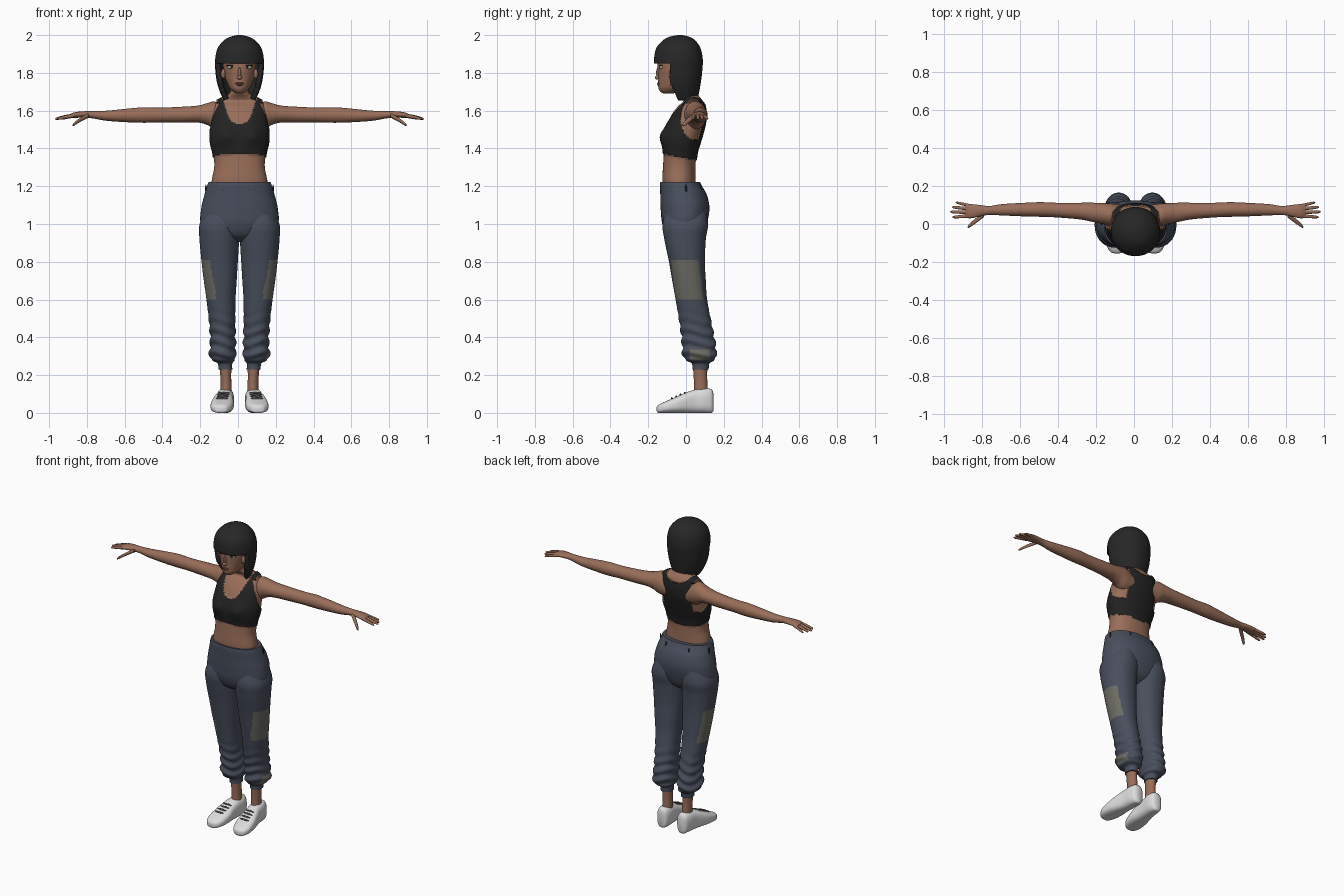
import bpy, bmesh, math
from mathutils import Vector

CX = 0.008  # body centre line


def mat(name, r, g, b):
    m = bpy.data.materials.new(name)
    m.diffuse_color = (r, g, b, 1)
    return m


SKIN = mat("skin", 0.32, 0.155, 0.10)
HAIR = mat("hair black", 0.020, 0.020, 0.020)
TOP = mat("top black", 0.016, 0.016, 0.016)
PANTS = mat("slate cloth", 0.066, 0.078, 0.110)
PATCH = mat("patch grey", 0.15, 0.148, 0.125)
SHOE = mat("shoe white", 0.72, 0.72, 0.72)
LACE = mat("lace grey", 0.10, 0.10, 0.11)
LIP = mat("lips", 0.22, 0.09, 0.07)
EYE = mat("eye white", 0.55, 0.55, 0.53)


def finish(name, bm, mats, mirror):
    bmesh.ops.recalc_face_normals(bm, faces=bm.faces[:])
    me = bpy.data.meshes.new(name)
    bm.to_mesh(me)
    bm.free()
    for m in mats:
        me.materials.append(m)
    ob = bpy.data.objects.new(name, me)
    ob.location.x = CX
    bpy.context.collection.objects.link(ob)
    if mirror:
        ob.modifiers.new("mirror", 'MIRROR')
    return ob


def spline(rows, sub):
    """Catmull-Rom through rows of numbers."""
    out = []
    for i in range(len(rows) - 1):
        a, b, c, d = (rows[max(i - 1, 0)], rows[i], rows[i + 1], rows[min(i + 2, len(rows) - 1)])
        for k in range(sub):
            t = k / sub
            out.append([q + 0.5 * t * (r - p + t * (2 * p - 5 * q + 4 * r - s + t * (3 * (q - r) + s - p)))
                        for p, q, r, s in zip(a, b, c, d)])
    return out + [list(rows[-1])]


def loft(name, keys, mats, axis='Z', n=48, sub=6, p=2.0, sx=1, tweak=None,
         rule=None, drop=None, bottom=True, mirror=False):
    """Keys are (position, centre, half width, low, high) of each cross-section."""
    bm = bmesh.new()
    rings = []
    for t, cu, ru, v0, v1 in spline(keys, sub):
        ring = []
        for k in range(n):
            a = math.tau * k / n
            c, s = math.cos(a), math.sin(a)
            u = cu + ru * math.copysign(abs(c) ** (2 / p), c)
            v = (v0 + v1) / 2 + (v1 - v0) / 2 * math.copysign(abs(s) ** (2 / p), s)
            co = Vector({'Z': (u, v, t), 'X': (t, v, u), 'Y': (u, t, v)}[axis])
            if tweak:
                co = tweak(co, a)
            co.x *= sx
            ring.append(bm.verts.new(co))
        rings.append(ring)
    for r0, r1 in zip(rings, rings[1:]):
        for k in range(n):
            bm.faces.new((r0[k], r0[k - 1], r1[k - 1], r1[k]))
    if bottom:
        bm.faces.new(rings[0])
    bm.faces.new(rings[-1])
    if drop:
        dead = [f for f in bm.faces if drop(f.calc_center_median())]
        bmesh.ops.delete(bm, geom=dead, context='FACES')
    if rule:
        for f in bm.faces:
            f.material_index = rule(f.calc_center_median())
    return finish(name, bm, mats, mirror)


def blob(name, loc, size, m, mirror=False):
    bm = bmesh.new()
    bmesh.ops.create_uvsphere(bm, u_segments=20, v_segments=12, radius=1)
    for v in bm.verts:
        v.co = Vector(loc) + v.co * Vector(size)
    return finish(name, bm, [m], mirror)


# torso with the cropped top as a raised region
def in_top(c):
    x = abs(c.x)
    if c.z < 1.347 - 0.2 * c.y or c.z > 1.672:
        return 0
    scoop = 1.53 + 0.13 * (x / 0.088) ** 3 if c.y < 0.035 else 1.63 + 0.05 * (x / 0.09) ** 3
    if c.z > scoop:
        return 0
    hole = ((c.y - 0.05) / 0.078) ** 2 + ((c.z - 1.56) / 0.115) ** 2 < 1
    return 0 if hole and x > (0.118 if c.z > 1.64 else 0.1) else 1


def torso_shape(c, a):
    if c.y < 0:
        c.y -= 0.022 * math.exp(-((abs(c.x) - 0.07) / 0.045) ** 2 - ((c.z - 1.465) / 0.05) ** 2)
    if in_top(c):
        d = Vector((c.x, c.y + 0.01, 0)).normalized()
        c += d * 0.006 + Vector((0, 0, 0.004 if c.z > 1.63 else 0))
    return c


loft("torso", [(1.15, 0, .14, -.11, .05), (1.22, 0, .148, -.125, .05), (1.30, 0, .134, -.122, .05),
               (1.37, 0, .138, -.118, .056), (1.42, 0, .15, -.12, .07), (1.47, 0, .154, -.117, .085),
               (1.53, 0, .15, -.098, .1), (1.58, 0, .143, -.075, .105), (1.62, 0, .134, -.045, .1),
               (1.65, 0, .12, -.015, .09), (1.67, 0, .085, -.02, .075), (1.69, 0, .055, -.035, .06),
               (1.72, 0, .046, -.045, .045), (1.77, 0, .045, -.045, .045)],
     [SKIN, TOP], n=120, sub=9, p=2.25, tweak=torso_shape, rule=in_top)

# arms and hands
loft("arm", [(.07, 1.56, .06, 0, .1), (.13, 1.575, .073, -.01, .108), (.17, 1.582, .058, 0, .11),
             (.22, 1.582, .045, .01, .112), (.3, 1.579, .042, .025, .112), (.42, 1.577, .039, .035, .112),
             (.5, 1.577, .041, .038, .115), (.58, 1.575, .037, .04, .112), (.7, 1.573, .027, .045, .105),
             (.77, 1.578, .02, .048, .095), (.82, 1.58, .017, .04, .1), (.87, 1.577, .015, .03, .105),
             (.895, 1.572, .010, .034, .103)], [SKIN], axis='X', n=32, mirror=True)
for nm, x0, y0, z0, x1, y1, z1, r in [("little", .87, .096, 1.573, .948, .114, 1.556, .008),
                                      ("ring", .87, .08, 1.575, .968, .089, 1.556, .009),
                                      ("middle", .87, .062, 1.576, .977, .064, 1.556, .0095),
                                      ("index", .87, .043, 1.575, .966, .036, 1.556, .009),
                                      ("thumb", .80, .05, 1.575, .885, -.016, 1.522, .011)]:
    keys = []
    for t, w in [(0, 1.1), (.5, 1), (.85, .8), (.96, .5), (1, .1)]:
        y, q = y0 + (y1 - y0) * t, r * w * (1.25 if nm == "thumb" else 1)
        keys.append((x0 + (x1 - x0) * t, z0 + (z1 - z0) * t ** 1.2, r * w, y - q, y + q))
    loft(nm + "_finger", keys, [SKIN], axis='X', n=14, sub=4, mirror=True)

# head and face
loft("head", [(1.69, 0, .015, -.115, -.07), (1.70, 0, .032, -.135, -.04), (1.72, 0, .052, -.146, 0),
              (1.75, 0, .067, -.147, .03), (1.78, 0, .078, -.147, .05), (1.83, 0, .086, -.15, .06),
              (1.88, 0, .085, -.145, .06), (1.93, 0, .07, -.12, .04), (1.96, 0, .03, -.08, 0)],
     [SKIN], n=64, sub=6)
blob("nose", (0, -.148, 1.776), (.014, .017, .012), SKIN)
blob("nose_bridge", (0, -.146, 1.80), (.008, .012, .032), SKIN)
blob("upper_lip", (0, -.144, 1.745), (.024, .009, .005), LIP)
blob("lower_lip", (0, -.143, 1.737), (.019, .010, .006), LIP)
blob("eye", (.043, -.131, 1.830), (.021, .009, .009), EYE, True)
blob("iris", (.042, -.136, 1.831), (.008, .007, .008), HAIR, True)
blob("lash", (.044, -.132, 1.839), (.026, .010, .004), HAIR, True)
blob("ear", (.086, -.075, 1.795), (.012, .016, .026), SKIN, True)

# bobbed hair with a straight fringe
hair = loft("hair", [(1.655, 0, .082, -.10, .058), (1.69, 0, .10, -.13, .068), (1.74, 0, .117, -.15, .077),
                     (1.80, 0, .127, -.165, .085), (1.87, 0, .129, -.169, .089), (1.93, 0, .116, -.158, .077),
                     (1.97, 0, .085, -.125, .05), (1.99, 0, .052, -.09, .02), (2.0, 0, .012, -.045, -.02)],
            [HAIR], n=128, sub=10, p=2.1, bottom=False,
            drop=lambda c: c.z < 1.848 and c.y < -.085 + max(0, 1.75 - c.z) * .45)
sol = hair.modifiers.new("thickness", 'SOLIDIFY')
sol.thickness = 0.026
sol.offset = -1

# baggy trousers
loft("trouser_hips", [(.905, 0, .05, -.05, .04), (.94, 0, .14, -.1, .085), (1.0, 0, .203, -.126, .11),
                      (1.08, 0, .203, -.134, .124), (1.15, 0, .187, -.136, .112), (1.2, 0, .172, -.138, .085),
                      (1.222, 0, .164, -.136, .075)], [PANTS], n=80, sub=8, p=2.2)


def folds(c, a):
    w = max(0, min(1, (.56 - c.z) / .15, (c.z - .265) / .03))
    k = .005 * w * math.sin(c.z * 105 + 1.6 * math.sin(2 * a))
    return c + Vector((math.cos(a) * k, math.sin(a) * k, 0))


for side, sx in (("right", 1), ("left", -1)):
    def patches(c, sx=sx):
        d = .81 - c.z
        if 0 < d < .215 and sx * c.x > .125 and -.078 + .11 * d < c.y < .066 + .12 * d:
            return 1
        return int(sx > 0 and c.x > .1 and .283 < c.z < .335 and .02 < c.y < .125)
    loft("trouser_leg_" + side,
         [(.23, .075, .037, .035, .12), (.262, .077, .039, .03, .125), (.278, .085, .06, 0, .15),
          (.31, .09, .070, -.018, .160), (.36, .088, .067, -.02, .157), (.45, .09, .068, -.03, .14),
          (.6, .098, .077, -.055, .112), (.7, .102, .087, -.073, .105), (.8, .105, .096, -.09, .10),
          (.92, .107, .105, -.115, .105), (1.0, .106, .105, -.124, .117), (1.1, .095, .07, -.1, .1)],
         [PANTS, PATCH], n=96, sub=12, p=2.15, sx=sx, tweak=folds, rule=patches)

# waist pulls
blob("front_pull", (.083, -.121, 1.185), (.005, .006, .025), TOP, True)
blob("back_pull", (.083, .077, 1.185), (.005, .008, .022), TOP, True)
blob("side_pull", (.178, 0, 1.185), (.004, .005, .025), TOP, True)

# ankles, shoes and laces
loft("ankle", [(.07, .072, .032, .035, .12), (.13, .071, .029, .042, .115), (.2, .073, .029, .04, .112),
               (.26, .075, .034, .035, .115)], [SKIN], n=28, mirror=True)
loft("shoe", [(-.155, .098, .012, .01, .03), (-.146, .098, .035, 0, .043), (-.11, .096, .056, 0, .06),
              (-.05, .09, .060, 0, .086), (0, .085, .053, 0, .108), (.05, .078, .047, 0, .124),
              (.10, .074, .045, 0, .130), (.135, .073, .035, 0, .125), (.146, .073, .018, .01, .10)],
     [SHOE], axis='Y', n=48, sub=6, p=2.7,
     tweak=lambda c, a: Vector((c.x, c.y, max(c.z, 0))), mirror=True)
for i in range(4):
    y = -.075 + .023 * i
    blob("lace_%d" % i, (.092 - .003 * i, y, .077 + .0095 * i), (.032, .005, .006), LACE, True)

# smooth shading
for ob in bpy.context.scene.objects:
    ob.select_set(True)
    bpy.context.view_layer.objects.active = ob
bpy.ops.object.shade_smooth_by_angle(angle=math.radians(45))
